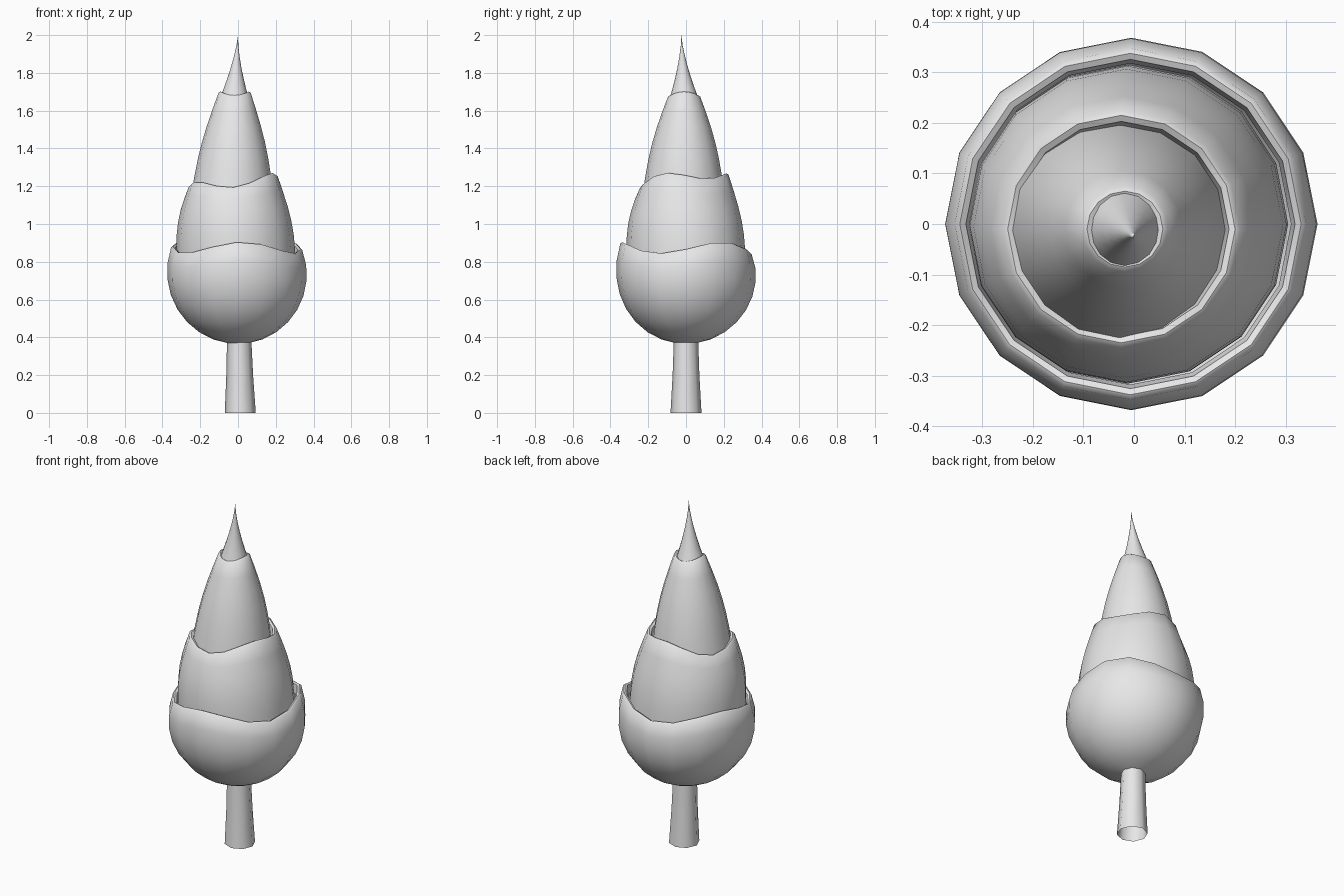
import bpy
import bmesh
from math import cos, sin, pi, radians
from mathutils import Vector

cube = bpy.data.objects.get("Cube")
if cube:
    bpy.data.objects.remove(cube)

COLOUR = (0.8, 0.8, 0.8, 1)
grey = bpy.data.materials.new("plain grey")
grey.use_nodes = True
grey.diffuse_color = COLOUR
grey.node_tree.nodes["Principled BSDF"].inputs["Base Color"].default_value = COLOUR


def flat_rim(angle):
    return 0


def lathe(name, profile, low_centre, high_centre, steps, sides=16,
          wave=flat_rim, lip=False, pointed=False):
    """Revolve profile(t) -> (radius, height) around a leaning axis."""
    low_centre, high_centre = Vector(low_centre), Vector(high_centre)
    rings = []
    for step in range(steps + 1):
        t = step / steps
        radius, height = profile(t)
        rings.append((radius, height, low_centre.lerp(high_centre, t), t ** 3))
    if lip:
        # Fold the rim over and turn it down inside
        radius, height, centre, share = rings[-1]
        for inset, drop in ((0.01, -0.006), (0.022, 0), (0.03, 0.05)):
            rings.append((radius - inset, height - drop, centre, share))

    bm = bmesh.new()
    angles = [2 * pi * side / sides for side in range(sides)]
    loops = []
    for radius, height, centre, share in rings:
        loops.append([
            bm.verts.new((centre.x + radius * cos(angle),
                          centre.y + radius * sin(angle),
                          height + share * wave(angle)))
            for angle in angles
        ])
    for lower, upper in zip(loops, loops[1:]):
        for side in range(sides):
            after = (side + 1) % sides
            bm.faces.new((lower[side], lower[after], upper[after], upper[side]))
    if pointed:
        bmesh.ops.pointmerge(bm, verts=loops[-1], merge_co=loops[-1][0].co)

    mesh = bpy.data.meshes.new(name)
    bm.to_mesh(mesh)
    bm.free()
    mesh.materials.append(grey)
    part = bpy.data.objects.new(name, mesh)
    bpy.context.collection.objects.link(part)
    bpy.ops.object.select_all(action="DESELECT")
    part.select_set(True)
    bpy.context.view_layer.objects.active = part
    bpy.ops.object.shade_smooth_by_angle(angle=radians(50))


def mix(start, end, t):
    return start + (end - start) * t


# Slightly tapered trunk, open underneath
def trunk_profile(t):
    return mix(0.082, 0.064, t ** 0.7), mix(0, 0.4, t)


# Bowl: an ellipse cut off a little above its widest level
def bowl_profile(t):
    angle = mix(radians(8), radians(110), t)
    return 0.37 * sin(angle), 0.74 - 0.375 * cos(angle)


# Bulging cones for the two tiers above the bowl
def middle_profile(t):
    return mix(0.315, 0.235, t) + 0.025 * sin(pi * t), mix(0.8, 1.225, t)


def upper_profile(t):
    return mix(0.215, 0.085, t) + 0.018 * sin(pi * t), mix(1.17, 1.685, t)


# Hollow-sided spike
def crown_profile(t):
    return 0.078 * (1 - t) ** 1.5, mix(1.66, 2, t)


# Rims rise and fall around each tier
def bowl_wave(angle):
    return 0.03 * cos(3 * (angle - radians(35)))


def middle_wave(angle):
    return (0.022 * cos(3 * (angle + radians(28)))
            + 0.03 * cos(angle - radians(30)))


def upper_wave(angle):
    return 0.01 * cos(2 * angle)


lathe("trunk", trunk_profile, (0.012, 0), (0.006, 0), steps=2, sides=8)
lathe("lower_foliage", bowl_profile, (0, 0), (-0.007, 0), steps=8,
      wave=bowl_wave, lip=True)
lathe("middle_foliage", middle_profile, (-0.01, 0), (-0.025, -0.01), steps=6,
      wave=middle_wave, lip=True)
lathe("upper_foliage", upper_profile, (-0.03, -0.013), (-0.018, -0.01), steps=6,
      wave=upper_wave, lip=True)
lathe("pointed_crown", crown_profile, (-0.02, -0.01), (0, -0.025), steps=6,
      pointed=True)
